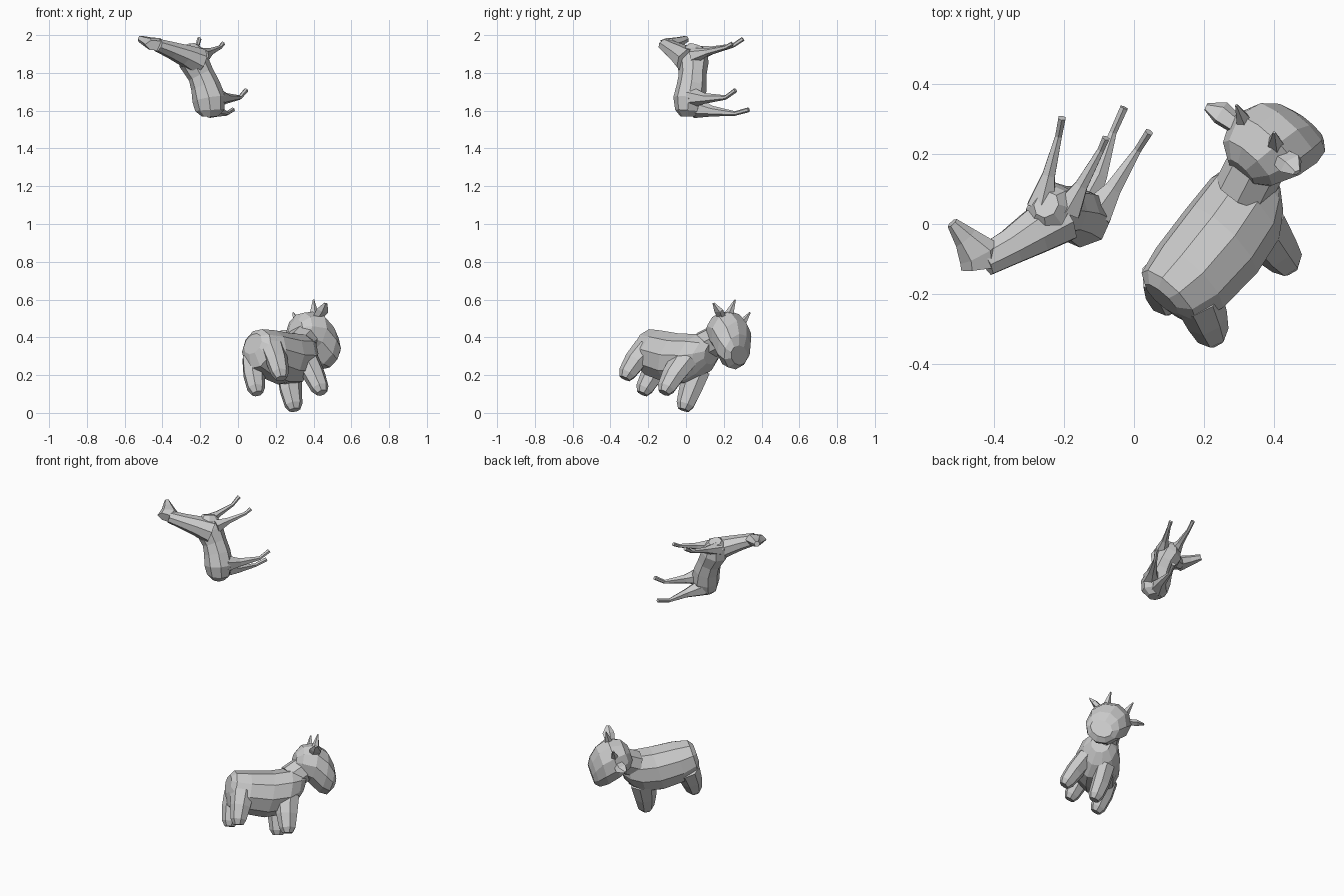
import bpy, bmesh, math
from mathutils import Vector, Matrix

IDENT = Matrix.Identity(4)


def tube(name, stations, up, sides=8, axis=None, frame=IDENT):
    """Flat-shaded loft; each station is (x, y, z, half_width, half_height)."""
    bm = bmesh.new()
    pts = [Vector(s[:3]) for s in stations]
    up = Vector(up)
    rings = []
    for i, s in enumerate(stations):
        t = Vector(axis) if axis else pts[min(i + 1, len(pts) - 1)] - pts[max(i - 1, 0)]
        t.normalize()
        side = up.cross(t).normalized()
        top = t.cross(side)
        ring = []
        for k in range(sides):
            a = 2 * math.pi * (k + 0.5) / sides
            p = pts[i] + side * (s[3] * math.cos(a)) + top * (s[4] * math.sin(a))
            ring.append(bm.verts.new(frame @ p))
        rings.append(ring)
    for a, b in zip(rings, rings[1:]):
        for k in range(sides):
            n = (k + 1) % sides
            bm.faces.new((a[k], a[n], b[n], b[k]))
    bm.faces.new(rings[0])
    bm.faces.new(rings[-1])
    bmesh.ops.recalc_face_normals(bm, faces=bm.faces[:])
    me = bpy.data.meshes.new(name)
    bm.to_mesh(me)
    bm.free()
    ob = bpy.data.objects.new(name, me)
    bpy.context.collection.objects.link(ob)
    return ob


# ---------- Chubby calf, built in its own frame: forward, left, up ----------
F = Vector((0.67, 0.69, -0.27)).normalized()
L = Vector((-0.173, 0.498, 0.846)).cross(F).normalized()
U = F.cross(L)
CALF = Matrix((F, L, U)).transposed().to_4x4()
CALF.translation = (0.27, -0.17, 0.102)
Z, FWD = (0, 0, 1), (1, 0, 0)

tube("calf_body", [
    (-.23, -.005, .235, .065, .055), (-.205, -.005, .212, .105, .11), (-.12, -.007, .207, .13, .13),
    (.02, -.005, .22, .138, .142), (.13, -.005, .255, .13, .142), (.19, -.005, .29, .10, .11),
    (.225, -.01, .32, .06, .065)], Z, 10, FWD, CALF)
tube("calf_neck", [(.14, -.005, .335, .085, .08), (.24, -.015, .43, .085, .08)],
     (-1, 0, 0), 8, None, CALF)
tube("calf_head", [
    (.15, -.015, .445, .05, .05), (.18, -.015, .45, .095, .092), (.255, -.015, .45, .132, .118),
    (.33, -.015, .41, .122, .128), (.38, -.015, .375, .10, .098), (.405, -.015, .36, .07, .05)],
    Z, 10, FWD, CALF)

# Legs, ears and horns mirrored across the calf's middle
for side, m in (("left", 1), ("right", -1)):
    tube(f"calf_{side}_rear_leg", [
        (-.15, m * .068, .20, .06, .075), (-.157, m * .084, .11, .056, .064),
        (-.158, m * .088, .03, .047, .05), (-.155, m * .088, -.002, .03, .032)],
        FWD, 7, None, CALF)
    tube(f"calf_{side}_front_leg", [
        (.125, m * .065, .22, .06, .08), (.135, m * .087, .11, .056, .066),
        (.147, m * .097, .03, .047, .051), (.152, m * .10, .0, .03, .032)],
        FWD, 7, None, CALF)
    tube(f"calf_{side}_ear", [
        (.24, m * .09 - .012, .495, .03, .02), (.235, m * .14 - .012, .515, .038, .02),
        (.22, m * .18 - .012, .53, .012, .006)], Z, 5, None, CALF)
    tube(f"calf_{side}_horn", [
        (.25, m * .06 - .018, .53, .026, .026), (.25, m * .075 - .02, .615, .004, .004)],
        FWD, 5, None, CALF)

# ---------- Slender tumbling horse, built along its spine in place ----------
BACK = (-.37, -.92, -.13)
tube("horse_body", [
    (-.15, .012, 1.568, .04, .04), (-.15, .012, 1.60, .078, .068), (-.153, .018, 1.66, .09, .085),
    (-.172, .03, 1.73, .078, .08), (-.196, .035, 1.79, .07, .074),
    (-.235, .036, 1.86, .078, .085), (-.245, .045, 1.915, .062, .07),
    (-.25, .055, 1.945, .035, .04)], BACK)
tube("horse_neck", [
    (-.21, .02, 1.86, .075, .08), (-.285, -.025, 1.895, .058, .068),
    (-.35, -.065, 1.92, .046, .055), (-.425, -.105, 1.947, .035, .047)], (.5, -.85, 0))
tube("horse_head", [
    (-.435, -.125, 1.945, .03, .058), (-.44, -.085, 1.953, .036, .062),
    (-.48, -.04, 1.965, .027, .036), (-.518, .003, 1.98, .019, .017)], (-.85, -.5, 0), 6)

# Legs: hip, thigh, ankle, hoof with matching radii
LEGS = {
    "left_front": [(-.265, .05, 1.90), (-.243, .14, 1.92), (-.215, .25, 1.945), (-.205, .302, 1.98)],
    "right_front": [(-.19, .04, 1.89), (-.15, .11, 1.91), (-.095, .21, 1.935), (-.08, .245, 1.955)],
    "right_rear": [(-.11, .03, 1.67), (-.06, .10, 1.665), (.01, .21, 1.67), (.043, .262, 1.708)],
    "left_rear": [(-.15, .05, 1.615), (-.10, .14, 1.597), (-.06, .26, 1.585), (-.028, .332, 1.605)],
}
for part, path in LEGS.items():
    radii = (.045, .021, .011, .012) if "front" in part else (.055, .028, .012, .013)
    tube(f"horse_{part}_leg", [(*p, r, r) for p, r in zip(path, radii)], (0, 0, 1), 6)
